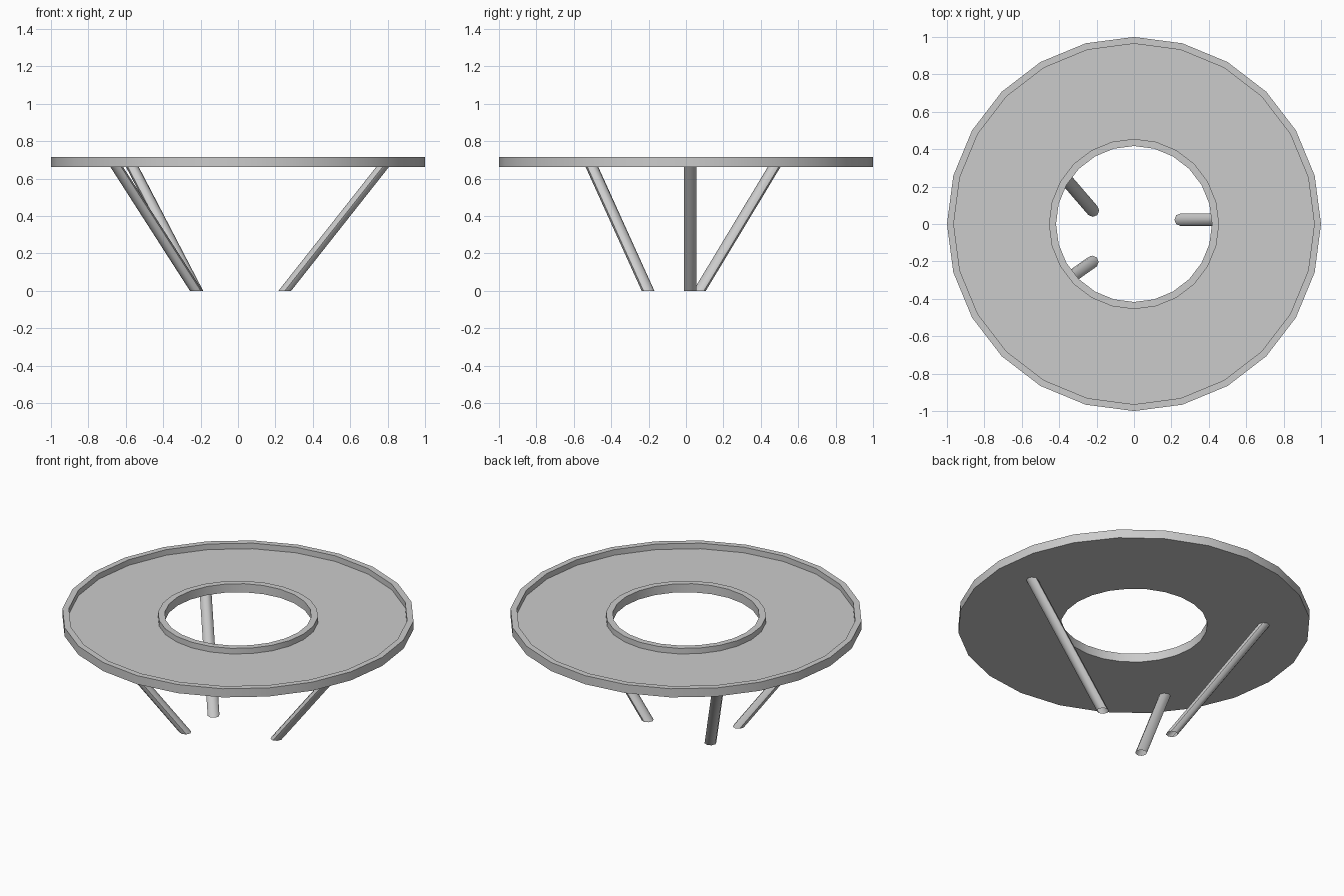
import bpy, bmesh
from math import sin, cos, pi, radians

if "Cube" in bpy.data.objects:
    bpy.data.objects.remove(bpy.data.objects["Cube"])


def make_object(name, rings, closed, angle):
    """Skin a list of equal-length vertex loops into one mesh."""
    bm = bmesh.new()
    loops = [[bm.verts.new(p) for p in ring] for ring in rings]
    n = len(loops[0])
    pairs = list(zip(loops, loops[1:]))
    if closed:
        pairs.append((loops[-1], loops[0]))
    for a, b in pairs:
        for i in range(n):
            j = (i + 1) % n
            bm.faces.new((a[i], a[j], b[j], b[i]))
    me = bpy.data.meshes.new(name)
    bm.to_mesh(me)
    bm.free()
    ob = bpy.data.objects.new(name, me)
    bpy.context.collection.objects.link(ob)
    bpy.ops.object.select_all(action='DESELECT')
    ob.select_set(True)
    bpy.context.view_layer.objects.active = ob
    bpy.ops.object.shade_smooth_by_angle(angle=radians(angle))
    return ob


def circle(x, y, z, r, n):
    return [(x + r * cos(2 * pi * i / n), y + r * sin(2 * pi * i / n), z)
            for i in range(n)]


# Ring-shaped tray top: flat floor with a raised lip on both edges
BOTTOM, FLOOR, TOP = 0.663, 0.682, 0.717
profile = [(0.417, BOTTOM), (1.0, BOTTOM), (1.0, TOP), (0.964, TOP),
           (0.964, FLOOR), (0.455, FLOOR), (0.455, TOP), (0.417, TOP)]
# profile runs counter-clockwise in (r, z), so reverse it for outward normals
tray = make_object("ring_tray_top",
                   [circle(0, 0, z, r, 24) for r, z in profile],
                   True, 30)

# Three slanted open tube legs, cut level at floor and tray
legs = {
    "right_leg": ((0.25, 0.023), (0.775, 0.023)),
    "back_left_leg": ((-0.22, 0.072), (-0.566, 0.473)),
    "front_left_leg": ((-0.223, -0.203), (-0.65, -0.504)),
}
for name, (foot, head) in legs.items():
    make_object(name, [circle(*foot, 0, 0.034, 8),
                       circle(*head, BOTTOM + 0.002, 0.034, 8)], False, 50)
